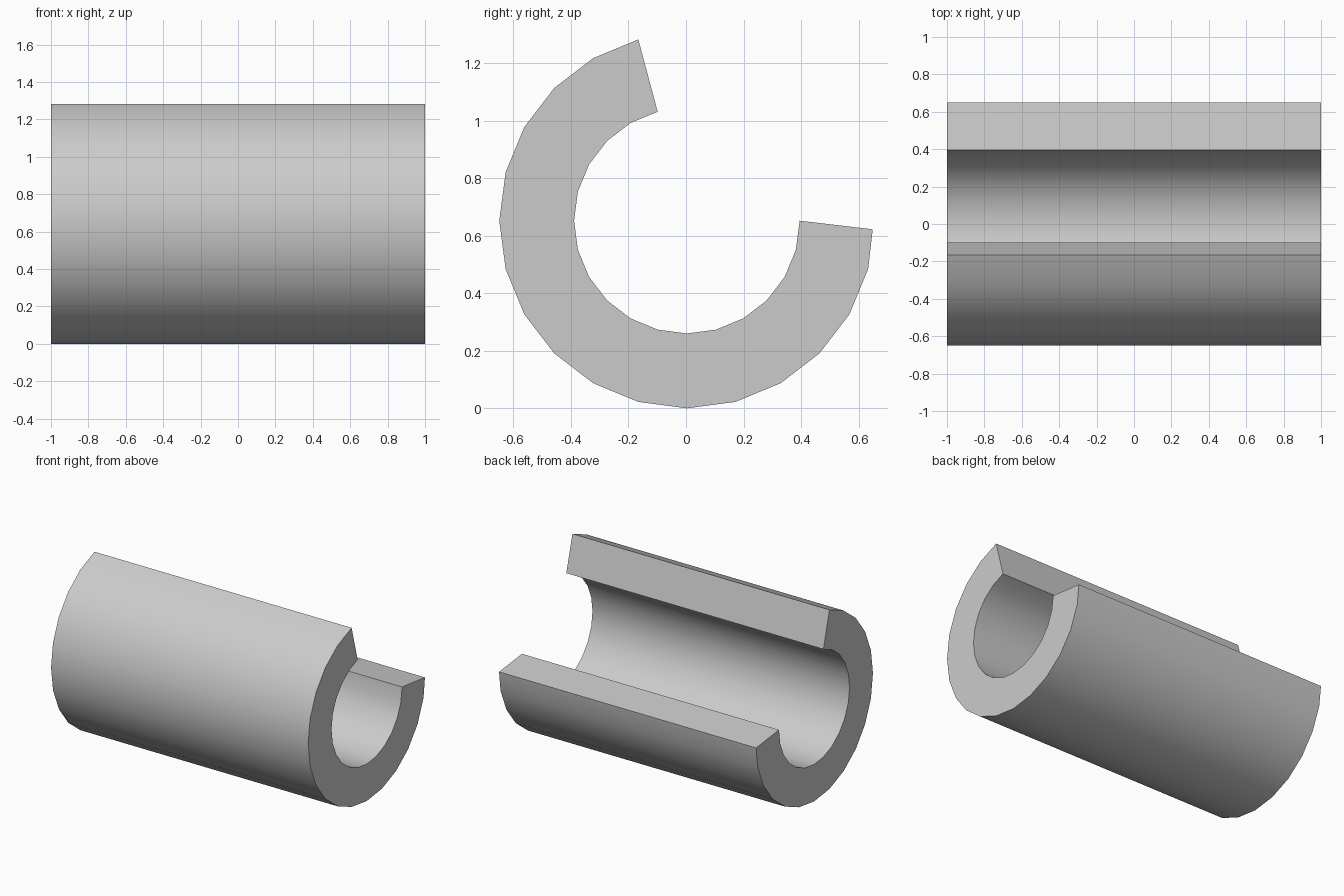
import bpy, bmesh
from math import sin, cos, radians

if "Cube" in bpy.data.objects:
    bpy.data.objects.remove(bpy.data.objects["Cube"])

R_OUT, R_IN = 0.652, 0.392   # outer and inner radius of the split tube
CY, CZ = 0.003, 0.652        # tube axis
STEP = 15                    # degrees per facet (24-sided circle)


def ring_point(radius, deg):
    """Point (y, z) on a circle, angle measured from the bottom towards +y."""
    a = radians(deg)
    return CY + radius * sin(a), CZ - radius * cos(a)


# C-shaped profile, from the upper lip round the bottom to the side lip
angles = range(-165, 91, STEP)
inner = [ring_point(R_IN, d) for d in angles]
outer = [ring_point(R_OUT, d) for d in angles]
outer[-1] = (0.649, 0.622)   # side lip is cut slightly on a slant

bm = bmesh.new()


def add_row(points, x):
    return [bm.verts.new((x, y, z)) for y, z in points]


o0, o1 = add_row(outer, -1), add_row(outer, 1)
i0, i1 = add_row(inner, -1), add_row(inner, 1)

# Outer wall, inner wall and both end caps
for a, b in ((o0, o1), (o1, i1), (i1, i0), (i0, o0)):
    for k in range(len(a) - 1):
        bm.faces.new((a[k], a[k + 1], b[k + 1], b[k]))
# Lips along the opening
for k in (0, -1):
    bm.faces.new((o0[k], o1[k], i1[k], i0[k]))
bmesh.ops.recalc_face_normals(bm, faces=bm.faces)

mesh = bpy.data.meshes.new("split_tube")
bm.to_mesh(mesh)
bm.free()
tube = bpy.data.objects.new("split_tube", mesh)
bpy.context.collection.objects.link(tube)

# Smooth curved walls, crisp lips and ends
bpy.context.view_layer.objects.active = tube
tube.select_set(True)
bpy.ops.object.shade_smooth_by_angle(angle=radians(30))
